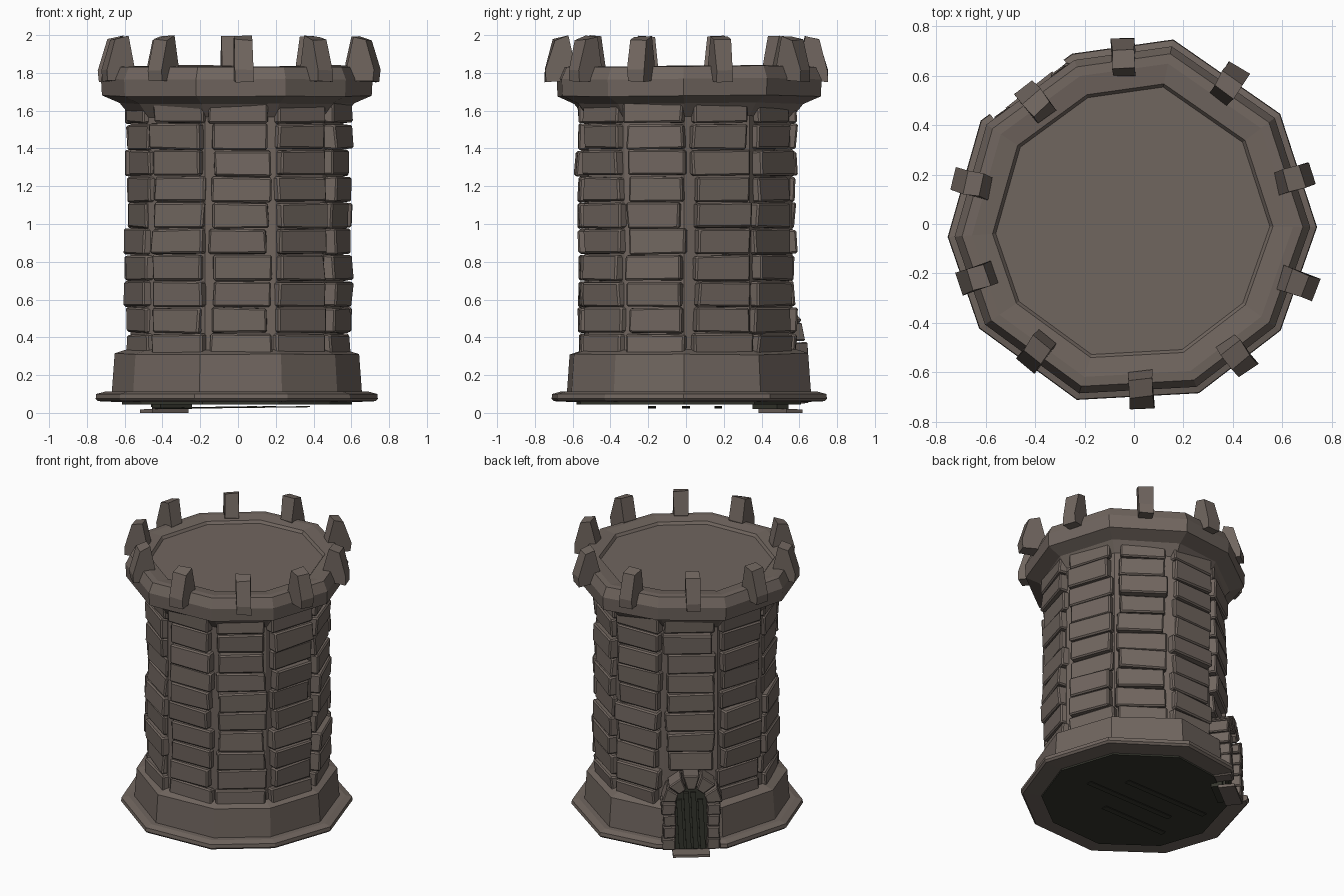
import bpy, bmesh, math, random
from mathutils import Vector

if "Cube" in bpy.data.objects:
    bpy.data.objects.remove(bpy.data.objects["Cube"])

random.seed(4)
rnd = random.uniform


def material(name, rgb):
    m = bpy.data.materials.new(name)
    m.diffuse_color = (*rgb, 1)
    m.use_nodes = True
    m.node_tree.nodes["Principled BSDF"].inputs["Base Color"].default_value = m.diffuse_color
    return m


STONE = material("grey brown stone", (0.163, 0.132, 0.114))
DARK = material("dark wood", (0.035, 0.036, 0.026))

# slightly uneven ten-sided plan: corner angles and radius factors
ANGLES = [-1, 37, 78, 110, 146, 184, 214, 252, 291, 324]
FACTOR = [0.99, 0.99, 1.02, 0.98, 1.0, 1.01, 1.01, 1.0, 0.98, 0.98]
DOOR = 128


def place(a, r, t, z):
    """Point at radius r along angle a, shifted t sideways."""
    a = math.radians(a)
    return Vector((r * math.cos(a) - t * math.sin(a), r * math.sin(a) + t * math.cos(a), z))


def finish(bm, name, mat, bevel=0):
    bmesh.ops.recalc_face_normals(bm, faces=bm.faces)
    me = bpy.data.meshes.new(name)
    bm.to_mesh(me)
    bm.free()
    me.materials.append(mat)
    ob = bpy.data.objects.new(name, me)
    bpy.context.collection.objects.link(ob)
    if bevel:
        b = ob.modifiers.new("chamfer", 'BEVEL')
        b.width, b.segments = bevel, 1
    return ob


def solid(bm, near, far):
    """Closed block between two matching outlines."""
    a = [bm.verts.new(p) for p in near]
    b = [bm.verts.new(p) for p in far]
    n = len(a)
    bm.faces.new(a)
    bm.faces.new(b[::-1])
    for i in range(n):
        j = (i + 1) % n
        bm.faces.new((a[i], a[j], b[j], b[i]))


def block(bm, ang, t0, t1, section, jit=0.0):
    """Extrude an (r, z) section sideways from t0 to t1."""
    def j():
        return rnd(-jit, jit)
    solid(bm, [place(ang, r + j(), t0 + j(), z + j()) for r, z in section],
          [place(ang, r + j(), t1 + j(), z + j()) for r, z in section])


def ring_solid(name, profile, mat, wobble=0.0):
    """Ten-sided lathe of an (r, z) profile with closed ends."""
    bm = bmesh.new()
    lift = [rnd(-wobble, wobble) for _ in ANGLES]
    rings = [[bm.verts.new(place(a, r * f, 0, z + w)) for a, f, w in zip(ANGLES, FACTOR, lift)]
             for r, z in profile]
    for lo, hi in zip(rings, rings[1:]):
        for i in range(10):
            k = (i + 1) % 10
            bm.faces.new((lo[i], lo[k], hi[k], hi[i]))
    bm.faces.new(rings[0][::-1])
    bm.faces.new(rings[-1])
    return finish(bm, name, mat)


def cut(ob, half, r0, r1, z0, z1):
    """Cut a box out at the doorway."""
    bm = bmesh.new()
    block(bm, DOOR, -half, half, [(r0, z0), (r1, z0), (r1, z1), (r0, z1)])
    tool = finish(bm, "cutter", STONE)
    tool.hide_render = True
    m = ob.modifiers.new("cut", 'BOOLEAN')
    m.operation, m.solver, m.object = 'DIFFERENCE', 'EXACT', tool
    bpy.context.view_layer.objects.active = ob
    bpy.ops.object.modifier_apply(modifier=m.name)
    bpy.data.objects.remove(tool)


# base flange and plinth, opened for the door
flange = ring_solid("base_flange", [(0.60, 0.056), (0.735, 0.062), (0.748, 0.075),
                                    (0.745, 0.1), (0.70, 0.112), (0.60, 0.112)], STONE)
cut(flange, 0.185, 0.5, 1.0, -0.1, 0.3)
plinth = ring_solid("plinth", [(0.663, 0.105), (0.648, 0.31), (0.57, 0.335)], STONE, 0.008)
cut(plinth, 0.12, 0.555, 1.0, 0.0, 0.6)

# shaft core
ring_solid("shaft_core", [(0.565, 0.1), (0.565, 1.66)], STONE)

# dark underside with a few loose thin planks below it
ring_solid("underside", [(0.61, 0.045), (0.61, 0.057)], DARK)
bm = bmesh.new()
for y, x0, x1 in ((-0.2, -0.4, 0.1), (-0.02, -0.3, 0.38), (0.15, -0.45, 0.2)):
    block(bm, 0, y, y + 0.04, [(x0, 0.022), (x1, 0.03), (x1, 0.036), (x0, 0.028)])
finish(bm, "floor_planks", DARK)

# courses of wall stones, one stone per side
bm = bmesh.new()
for row in range(10):
    z0 = 0.285 + 0.1388 * row
    z1 = z0 + 0.132
    for k in range(10):
        if k == 3 and row < 2:
            continue  # doorway
        ang = 19.3 + 36 * k + rnd(-1.5, 1.5)
        R = 0.574 + rnd(-0.012, 0.016)
        lean = rnd(-0.01, 0.01)
        w = rnd(0.145, 0.165)
        block(bm, ang, -w, w, [(0.48, z0), (R, z0), (R + lean, z1), (0.48, z1)], 0.006)
finish(bm, "wall_stones", STONE, 0.009)

# flared parapet collar with recessed roof floor
ring_solid("parapet", [(0.565, 1.57), (0.622, 1.64), (0.715, 1.68), (0.72, 1.77), (0.69, 1.835),
                       (0.65, 1.838), (0.568, 1.828), (0.555, 1.81)], STONE, 0.005)

# merlons: angle and radial shift
bm = bmesh.new()
for ang, shift in [(93.5, 0.01), (56, 0.02), (16, 0.01), (-20, 0.04), (-52, 0.01),
                   (-87.5, 0.005), (-127.5, -0.02), (-161, 0.005), (166, 0.01), (129, -0.03)]:
    sec = [(0.61, 1.76), (0.74, 1.755), (0.742, 1.815), (0.695, 1.975), (0.625, 1.995), (0.59, 1.84)]
    block(bm, ang, -0.047, 0.047, [(r + shift, z) for r, z in sec], 0.005)
finish(bm, "merlons", STONE)

# door jambs of stacked stones
bm = bmesh.new()
for s in (-1, 1):
    for i in range(4):
        z0 = 0.05 + 0.082 * i
        z1 = z0 + 0.078
        R = 0.682 + rnd(-0.01, 0.01)
        block(bm, DOOR, s * 0.1, s * (0.19 + rnd(-0.012, 0.008)),
              [(0.52, z0), (R, z0), (R, z1), (0.52, z1)], 0.004)
finish(bm, "door_jambs", STONE, 0.007)

# thin door sill on the ground
bm = bmesh.new()
block(bm, DOOR, -0.12, 0.12, [(0.58, 0.0), (0.69, 0.0), (0.69, 0.018), (0.58, 0.022)])
finish(bm, "door_sill", STONE)

# arch stones
bm = bmesh.new()
for i in range(5):
    a0, a1 = math.radians(36 * i + 2), math.radians(36 * i + 34)
    outer = 0.195 + rnd(-0.01, 0.012)
    pts = [(q * math.cos(a), 0.375 + q * math.sin(a))
           for q, a in ((0.1, a0), (outer, a0), (outer, a1), (0.1, a1))]
    R = 0.67 + rnd(-0.012, 0.012)
    solid(bm, [place(DOOR, 0.52, t, z) for t, z in pts], [place(DOOR, R, t, z) for t, z in pts])
finish(bm, "arch_stones", STONE, 0.007)

# dark arched door
bm = bmesh.new()
arch = [(-0.105, 0.02), (0.105, 0.02)] + [(0.105 * math.cos(math.pi * i / 6), 0.375 + 0.105 * math.sin(math.pi * i / 6))
                                          for i in range(7)]
solid(bm, [place(DOOR, 0.53, t, z) for t, z in arch], [place(DOOR, 0.605, t, z) for t, z in arch])
finish(bm, "door_panel", DARK)

# slightly slanted door boards
bm = bmesh.new()
for i in range(4):
    t = -0.095 + 0.046 * i
    top = 0.43 if i in (1, 2) else 0.38
    pts = [(t + 0.018, 0.03), (t + 0.052, 0.03), (t + 0.034, top), (t, top)]
    solid(bm, [place(DOOR, 0.59, x, z) for x, z in pts],
          [place(DOOR, 0.62 + 0.006 * (i % 2), x, z) for x, z in pts])
finish(bm, "door_boards", DARK)
